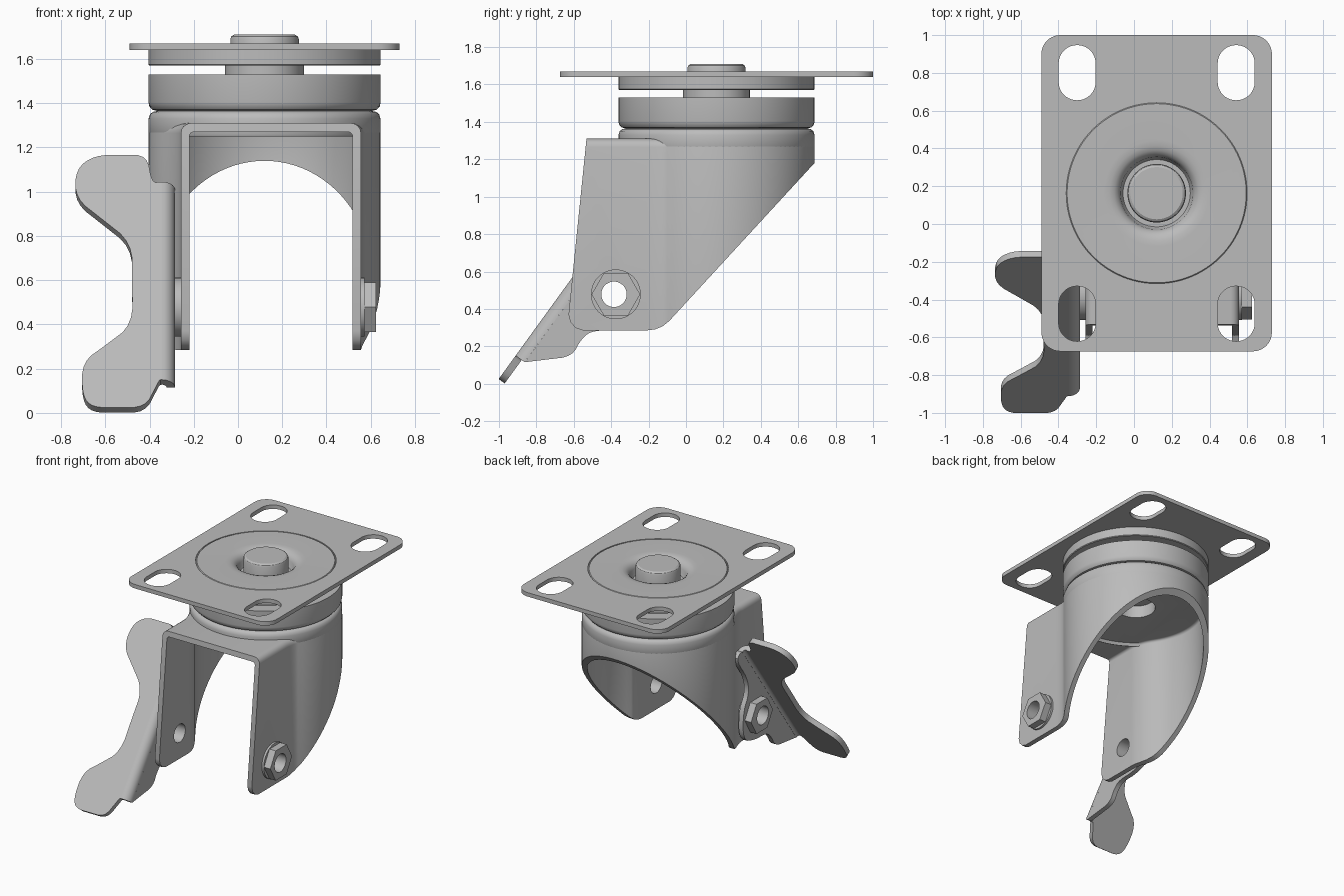
import bpy, bmesh, math
from math import sin, cos, pi, sqrt

if "Cube" in bpy.data.objects:
    bpy.data.objects.remove(bpy.data.objects["Cube"])

CX, CY = 0.12, 0.163          # swivel axis
AY, AZ = -0.375, 0.478        # wheel axle
steel = bpy.data.materials.new("grey steel")
steel.diffuse_color = (0.5, 0.5, 0.5, 1)
steel.use_nodes = True
steel.node_tree.nodes["Principled BSDF"].inputs["Base Color"].default_value = steel.diffuse_color
parts = []


def build(name, bm, part=True):
    bmesh.ops.remove_doubles(bm, verts=bm.verts, dist=1e-5)
    bmesh.ops.recalc_face_normals(bm, faces=bm.faces)
    me = bpy.data.meshes.new(name)
    bm.to_mesh(me)
    bm.free()
    ob = bpy.data.objects.new(name, me)
    bpy.context.collection.objects.link(ob)
    if part:
        me.materials.append(steel)
        parts.append(ob)
    else:
        ob.hide_render = True
    return ob


def loft(name, lo, hi, part=True):
    """Solid between two matching outlines."""
    bm = bmesh.new()
    a = [bm.verts.new(p) for p in lo]
    b = [bm.verts.new(p) for p in hi]
    bm.faces.new(a)
    bm.faces.new(b)
    n = len(a)
    for i in range(n):
        j = (i + 1) % n
        bm.faces.new((a[i], a[j], b[j], b[i]))
    return build(name, bm, part)


def prism_z(name, pts, lo, hi, part=True):
    return loft(name, [(u, v, lo) for u, v in pts], [(u, v, hi) for u, v in pts], part)


def prism_x(name, pts, lo, hi, part=True):
    return loft(name, [(lo, u, v) for u, v in pts], [(hi, u, v) for u, v in pts], part)


def circle(u, v, r, n=48):
    return [(u + r * cos(2 * pi * i / n), v + r * sin(2 * pi * i / n)) for i in range(n)]


def rounded(u, v, hu, hv, r, n=10):
    pts = []
    for k, (su, sv) in enumerate(((1, 1), (-1, 1), (-1, -1), (1, -1))):
        for i in range(n + 1):
            a = pi / 2 * (k + i / n)
            pts.append((u + su * (hu - r) + r * cos(a), v + sv * (hv - r) + r * sin(a)))
    return pts


def lathe(name, prof, n=96):
    """Closed (radius, z) profile turned round the swivel axis."""
    bm = bmesh.new()
    rings = [[bm.verts.new((CX + r * cos(2 * pi * i / n), CY + r * sin(2 * pi * i / n), z))
              for r, z in prof] for i in range(n)]
    m = len(prof)
    for i in range(n):
        a, b = rings[i], rings[(i + 1) % n]
        for k in range(m):
            l = (k + 1) % m
            if prof[k][0] + prof[l][0] > 1e-3:
                bm.faces.new((a[k], a[l], b[l], b[k]))
    bmesh.ops.remove_doubles(bm, verts=bm.verts, dist=1e-5)
    return build(name, bm)


def apply(ob, mod):
    with bpy.context.temp_override(object=ob, active_object=ob, selected_objects=[ob]):
        bpy.ops.object.modifier_apply(modifier=mod.name)


def boolean(ob, tool, op='DIFFERENCE'):
    m = ob.modifiers.new("bool", 'BOOLEAN')
    m.operation, m.solver, m.object = op, 'EXACT', tool
    apply(ob, m)


def bevel(ob, w):
    m = ob.modifiers.new("bevel", 'BEVEL')
    m.width, m.segments, m.limit_method, m.angle_limit = w, 4, 'ANGLE', math.radians(50)
    apply(ob, m)


def chaikin(pts, times=2):
    for _ in range(times):
        out = [pts[0]]
        for (a, b), (c, d) in zip(pts, pts[1:]):
            out += [(a * .75 + c * .25, b * .75 + d * .25), (a * .25 + c * .75, b * .25 + d * .75)]
        pts = out + [pts[-1]]
    return pts


tools = []

# mounting plate with four slots
plate = prism_z("mounting_plate", rounded(CX, CY, 0.61, 0.837, 0.1), 1.64, 1.67)
for sx in (-1, 1):
    for sy in (-1, 1):
        t = prism_z("slot_cutter", rounded(CX + sx * 0.421, CY + sy * 0.638, 0.098, 0.146, 0.097),
                    1.5, 1.8, False)
        boolean(plate, t)
        tools.append(t)
t = prism_z("plate_cutter", circle(CX, CY, 0.483, 96), 1.5, 1.8, False)
boolean(plate, t)
tools.append(t)

# dished upper race, centre pin, lower race
lathe("upper_race", [(0.525, 1.645), (0.525, 1.575), (0.52, 1.57), (0.178, 1.57), (0.188, 1.59),
                     (0.192, 1.62), (0.205, 1.645), (0.225, 1.66), (0.25, 1.668), (0.28, 1.67),
                     (0.474, 1.67), (0.479, 1.664), (0.484, 1.664), (0.484, 1.645)])
lathe("centre_pin", [(0, 1.50), (0.178, 1.50), (0.178, 1.575), (0.155, 1.575), (0.155, 1.69),
                     (0.15, 1.702), (0.138, 1.71), (0, 1.71)])
lathe("lower_race", [(0, 1.365), (0.485, 1.365), (0.508, 1.371), (0.521, 1.386), (0.525, 1.405),
                     (0.525, 1.53), (0, 1.53)])
lathe("fork_crown", [(0.14, 1.275), (0.50, 1.275), (0.52, 1.25), (0.5245, 1.26), (0.5245, 1.33),
                     (0.518, 1.35), (0.505, 1.361), (0.485, 1.365), (0.14, 1.365)])


# fork: round at the back, blending into two straight legs
def fork_outline(d, front):
    r = 0.525 - d
    yp = -0.10
    dy = CY - yp
    dx = sqrt(r * r - dy * dy)

    def side(s, xs):
        xp = CX + s * dx
        yc = yp - abs(xp - xs) / dy * dx
        p0, p1, p2 = (xs, yc - 0.08), (xs, yc), (xp, yp)
        pts = [(xs, front)]
        for i in range(9):
            f = i / 8
            pts.append(tuple((1 - f) ** 2 * p0[k] + 2 * f * (1 - f) * p1[k] + f * f * p2[k] for k in (0, 1)))
        return pts
    left, right = side(-1, -0.258 + d), side(1, 0.556 - d)
    a = math.atan2(-dy, dx)
    arc = [(CX + r * cos(t), CY + r * sin(t))
           for t in (a + (pi - 2 * a) * i / 60 for i in range(1, 60))]
    return right + arc + left[::-1]


fork = prism_z("fork", fork_outline(0, -0.9), 0.1, 1.31)
bevel(fork, 0.045)
inner = prism_z("fork_cavity", fork_outline(0.038, -1.1), -0.1, 1.27, False)
bevel(inner, 0.02)
profile = prism_x("fork_side_profile", [
    (-0.52, 1.42), (-0.532, 1.31), (-0.628, 0.37), (-0.618, 0.33), (-0.59, 0.298), (-0.55, 0.285),
    (-0.21, 0.285), (-0.165, 0.291), (-0.125, 0.307), (-0.09, 0.335), (0.71, 1.205), (0.71, 1.42)],
    -1, 1, False)
pin_hole = prism_z("pin_hole_cutter", circle(CX, CY, 0.14, 96), 1.2, 1.4, False)
axle = prism_x("axle_cutter", circle(AY - 0.01, AZ, 0.068), -1, 1, False)
boolean(fork, inner)
boolean(fork, profile, 'INTERSECT')
boolean(fork, pin_hole)
boolean(fork, axle)
tools += [inner, profile, pin_hole, axle]

# washers and hexagon nuts on both sides
for side, w0, w1, n0, n1 in (("right", 0.552, 0.572, 0.57, 0.625), ("left", -0.29, -0.255, -0.375, -0.318)):
    boolean(prism_x(side + "_washer", circle(AY, AZ, 0.133), w0, w1), axle)
    boolean(prism_x(side + "_nut", circle(AY, AZ, 0.13, 6), n0, n1), axle)


# brake pedal: sloping plate, rounded bend, flange beside the left leg
def slope(x, z, n):
    return (x, -0.998 + (z - 0.03) / 1.38 + n * 0.81, z - n * 0.585)


pedal = chaikin([(-0.345, 1.045), (-0.39, 1.04), (-0.41, 1.165), (-0.52, 1.165), (-0.65, 1.165),
                 (-0.735, 1.10), (-0.735, 0.97), (-0.62, 0.88), (-0.48, 0.77), (-0.48, 0.6),
                 (-0.475, 0.40), (-0.60, 0.305), (-0.705, 0.23), (-0.705, 0.08), (-0.66, 0.025),
                 (-0.55, 0.025), (-0.42, 0.025), (-0.37, 0.12), (-0.355, 0.15), (-0.345, 0.15)])
loft("brake_pedal", [slope(x, z, 0) for x, z in pedal], [slope(x, z, 0.04) for x, z in pedal])
arc = [i * pi / 16 for i in range(9)]
bend = [(-0.345 + 0.06 * sin(a), 0.06 - 0.06 * cos(a)) for a in arc]
bend += [(-0.345 + 0.022 * sin(a), 0.06 - 0.022 * cos(a)) for a in reversed(arc)]
loft("brake_bend", [slope(x, 0.15, n) for x, n in bend], [slope(x, 1.045, n) for x, n in bend])
flange = chaikin([(-0.862, 0.115), (-0.74, 0.13), (-0.61, 0.145), (-0.56, 0.24), (-0.50, 0.285),
                  (-0.36, 0.285), (-0.225, 0.33), (-0.225, 0.55), (-0.30, 0.67), (-0.27, 0.80),
                  (-0.15, 0.96), (-0.18, 1.01), (-0.214, 1.01)])
boolean(prism_x("brake_flange", flange, -0.322, -0.285), axle)

# remove helpers, shade smooth with sharp edges kept
for t in tools:
    bpy.data.objects.remove(t)
bpy.ops.object.select_all(action='DESELECT')
for ob in parts:
    ob.select_set(True)
bpy.context.view_layer.objects.active = parts[0]
bpy.ops.object.shade_smooth_by_angle(angle=math.radians(32))
